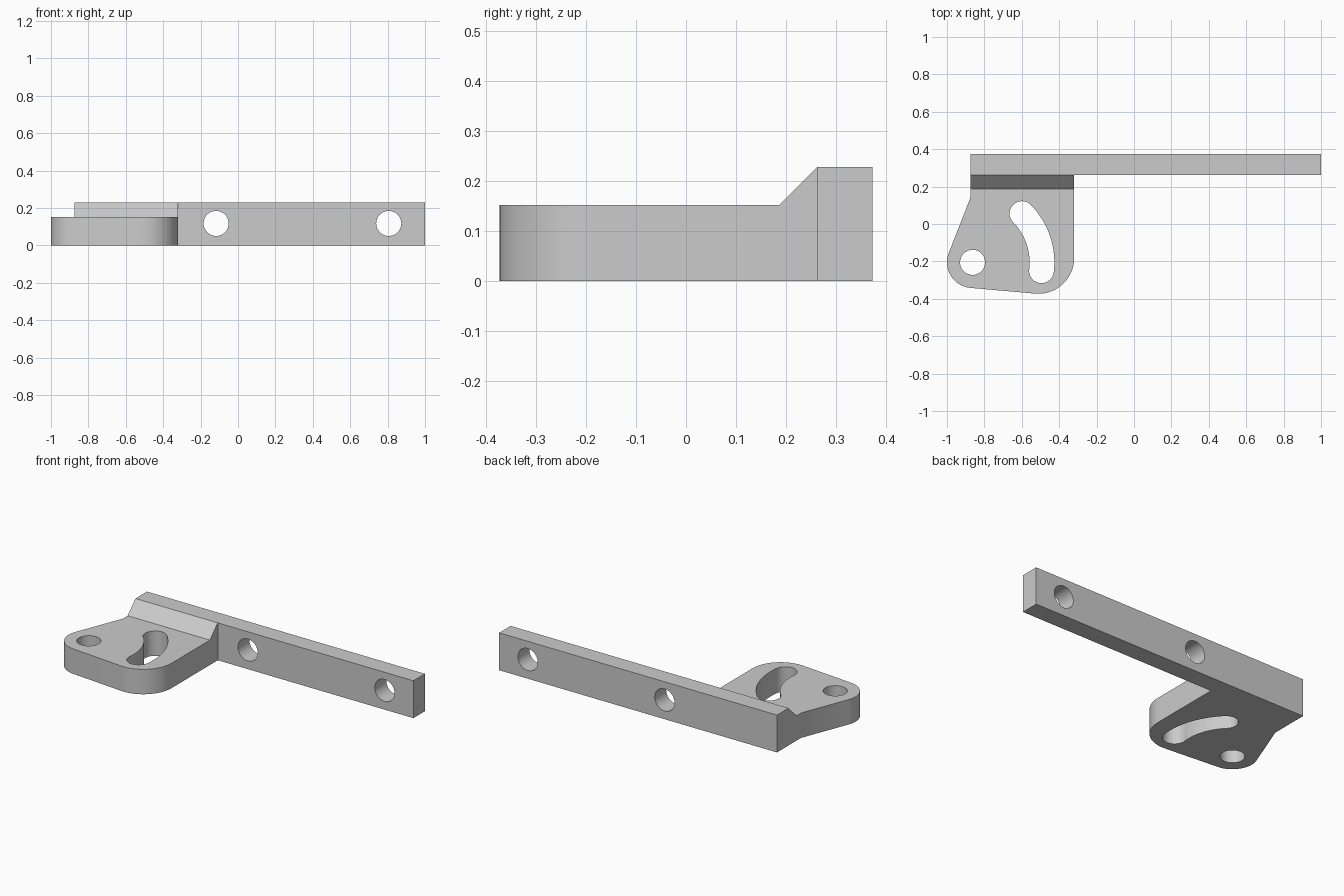
import bpy, bmesh
from math import cos, sin, radians
from mathutils import Vector, Matrix

if "Cube" in bpy.data.objects:
    bpy.data.objects.remove(bpy.data.objects["Cube"])

metal = bpy.data.materials.new("plain_grey")
metal.use_nodes = True
grey = (0.6, 0.6, 0.6, 1)
metal.diffuse_color = grey
metal.node_tree.nodes["Principled BSDF"].inputs["Base Color"].default_value = grey


def arc(centre, radius, start, end, steps=24):
    angles = [radians(start + (end - start) * i / steps) for i in range(steps + 1)]
    return [(centre[0] + radius * cos(a), centre[1] + radius * sin(a)) for a in angles]


def prism(name, outline, low, high, turn=Matrix()):
    """Extrude a closed outline along its normal, then turn it into place."""
    bm = bmesh.new()
    face = bm.faces.new([bm.verts.new((u, v, low)) for u, v in outline])
    top = bmesh.ops.extrude_face_region(bm, geom=[face])["geom"]
    moved = [v for v in top if isinstance(v, bmesh.types.BMVert)]
    bmesh.ops.translate(bm, verts=moved, vec=(0, 0, high - low))
    bmesh.ops.recalc_face_normals(bm, faces=bm.faces)
    bm.transform(turn)
    mesh = bpy.data.meshes.new(name)
    bm.to_mesh(mesh)
    bm.free()
    mesh.materials.append(metal)
    obj = bpy.data.objects.new(name, mesh)
    bpy.context.collection.objects.link(obj)
    return obj


def combine(target, other, operation):
    mod = target.modifiers.new(operation, "BOOLEAN")
    mod.operation, mod.solver, mod.object = operation, "EXACT", other
    bpy.context.view_layer.objects.active = target
    bpy.ops.object.modifier_apply(modifier=mod.name)
    bpy.data.objects.remove(other)


LEFT, INNER, FRONT, BACK = -0.875, -0.32, 0.262, 0.373
PLATE_TOP, BAR_TOP, HOLE = 0.152, 0.228, 0.067
pivot, corner = Vector((-0.863, -0.205)), Vector((-0.511, -0.182))

# Maps profile axes (u, v, extrusion) to (y, z, x) and to (x, z, -y)
along_x = Matrix(((0, 0, 1, 0), (1, 0, 0, 0), (0, 1, 0, 0), (0, 0, 0, 1)))
along_y = Matrix(((1, 0, 0, 0), (0, 0, -1, 0), (0, 1, 0, 0), (0, 0, 0, 1)))

# Long bar with sloped shoulder and rounded plate joined as one bracket
bracket = prism("mounting_bracket",
                [(FRONT, 0), (BACK, 0), (BACK, BAR_TOP), (FRONT, BAR_TOP)],
                LEFT, 1, along_x)
shoulder = prism("shoulder",
                 [(0.186, 0), (0.3, 0), (0.3, BAR_TOP), (FRONT, BAR_TOP), (0.186, PLATE_TOP)],
                 LEFT, INNER, along_x)
plate = prism("plate",
              [(INNER, 0.24), (LEFT, 0.24), (LEFT, 0.14)]
              + arc(pivot, 0.137, 158.6, 264.9)
              + arc(corner, 0.191, 264.9, 360),
              0, PLATE_TOP)
combine(bracket, shoulder, "UNION")
combine(bracket, plate, "UNION")

# Pivot hole and the curved slot centred on it
combine(bracket, prism("pivot_cutter", arc(pivot, HOLE, 0, 352.5, 47), -0.1, 0.3), "DIFFERENCE")
reach, half, a0, a1 = 0.371, 0.066, -7, 44.7
ends = [pivot + reach * Vector((cos(radians(a)), sin(radians(a)))) for a in (a0, a1)]
slot = (arc(pivot, reach + half, a0, a1)
        + arc(ends[1], half, a1, a1 + 180)[1:]
        + arc(pivot, reach - half, a1, a0)[1:]
        + arc(ends[0], half, a0 + 180, a0 + 360)[1:-1])
combine(bracket, prism("slot_cutter", slot, -0.1, 0.3), "DIFFERENCE")

# Two bolt holes through the bar
for x in (-0.117, 0.806):
    cutter = prism("bolt_cutter", arc((x, 0.117), HOLE, 0, 352.5, 47), -0.5, -0.2, along_y)
    combine(bracket, cutter, "DIFFERENCE")

# Merge coplanar pieces and keep the machined edges sharp
bm = bmesh.new()
bm.from_mesh(bracket.data)
bmesh.ops.remove_doubles(bm, verts=bm.verts, dist=0.0001)
bmesh.ops.dissolve_limit(bm, angle_limit=radians(0.5), verts=bm.verts, edges=bm.edges)
bm.to_mesh(bracket.data)
bm.free()
bpy.ops.object.select_all(action="DESELECT")
bracket.select_set(True)
bpy.context.view_layer.objects.active = bracket
bpy.ops.object.shade_smooth_by_angle(angle=radians(30))
